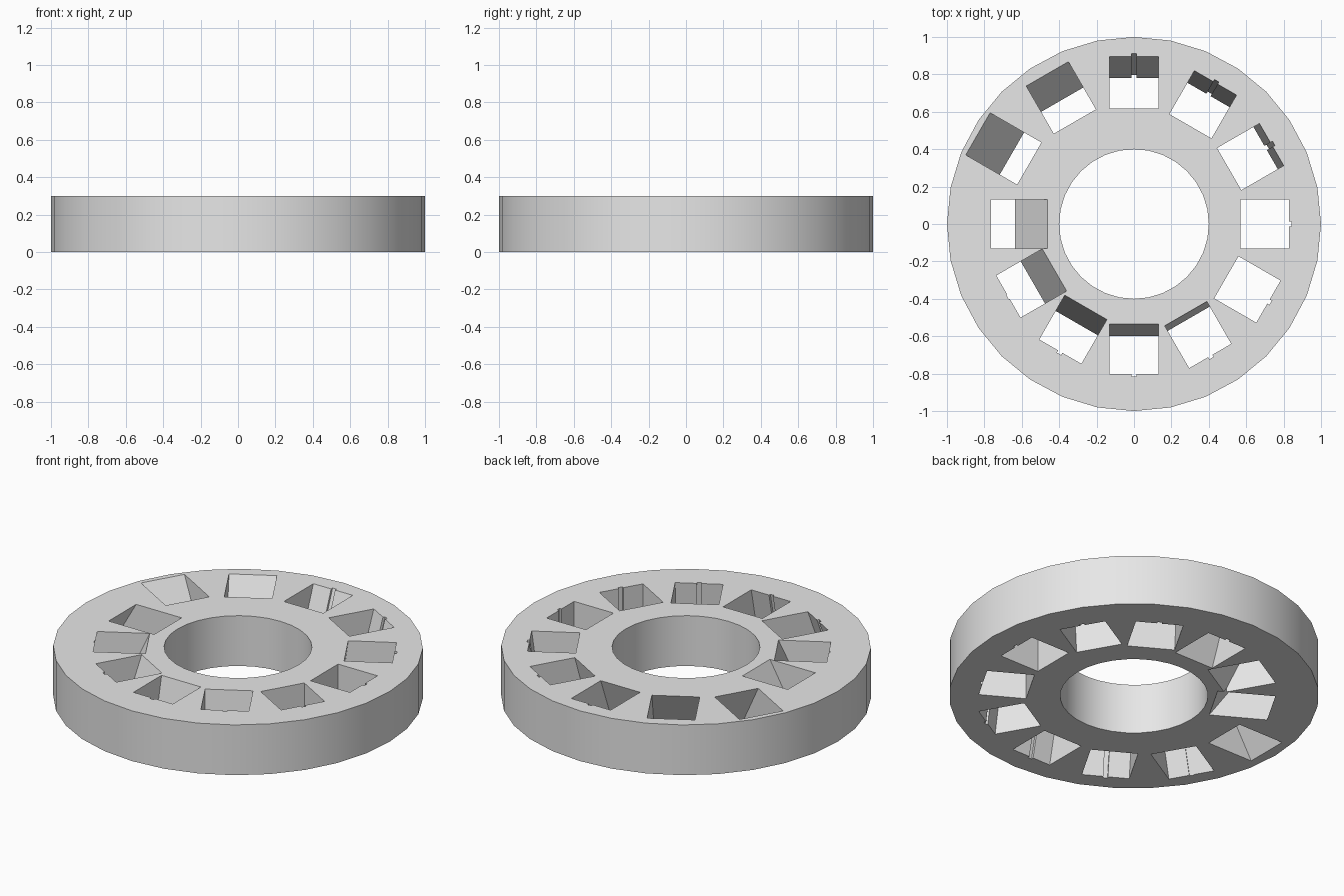
import bpy
import bmesh
from math import cos, sin, tan, radians, tau

HEIGHT = 0.3
SIDES = 32
SLOT_RADIUS = 0.70
HALF = 0.13          # half width of a slot
KEY_HALF = 0.013     # half width of the key groove
# Outward lean of each slot's top, in degrees, counter-clockwise from +x
TILTS = [0, 7, 14, 21, 28, 35, -30, -24, -18, -12, -6, 0]
NO_GROOVE = (4, 5, 6)

cube = bpy.data.objects.get("Cube")
if cube:
    bpy.data.objects.remove(cube, do_unlink=True)

gray = bpy.data.materials.new("light gray")
gray.use_nodes = True
gray.diffuse_color = (0.8, 0.8, 0.8, 1)
gray.node_tree.nodes["Principled BSDF"].inputs["Base Color"].default_value = (0.8, 0.8, 0.8, 1)


def finish(bm, name):
    bmesh.ops.recalc_face_normals(bm, faces=bm.faces)
    mesh = bpy.data.meshes.new(name)
    bm.to_mesh(mesh)
    bm.free()
    mesh.materials.append(gray)
    obj = bpy.data.objects.new(name, mesh)
    bpy.context.collection.objects.link(obj)
    return obj


def ring(name):
    """Thick flat ring made by sweeping a rectangle."""
    bm = bmesh.new()
    section = [(0.4, 0), (1, 0), (1, HEIGHT), (0.4, HEIGHT)]
    loops = []
    for i in range(SIDES):
        a = tau * i / SIDES
        loops.append([bm.verts.new((r * cos(a), r * sin(a), z)) for r, z in section])
    for i in range(SIDES):
        a, b = loops[i], loops[(i + 1) % SIDES]
        for j in range(4):
            k = (j + 1) % 4
            bm.faces.new((a[j], b[j], b[k], a[k]))
    return finish(bm, name)


def slot_cutter(index, tilt):
    """Leaning square prism with an optional key groove on its outer side."""
    depth = 0.005 if index == 7 else 0.013
    outline = [(-HALF, -HALF), (HALF, -HALF)]
    if index not in NO_GROOVE:
        outline += [(HALF, -KEY_HALF), (HALF + depth, -KEY_HALF),
                    (HALF + depth, KEY_HALF), (HALF, KEY_HALF)]
    outline += [(HALF, HALF), (-HALF, HALF)]
    a, t = tau * index / len(TILTS), radians(tilt)
    bm = bmesh.new()
    ends = []
    for z in (-0.01, HEIGHT + 0.01):
        loop = []
        for u, v in outline:
            r = SLOT_RADIUS + u / cos(t) + (z - HEIGHT / 2) * tan(t)
            loop.append(bm.verts.new((r * cos(a) - v * sin(a), r * sin(a) + v * cos(a), z)))
        bm.faces.new(loop)
        ends.append(loop)
    low, high = ends
    for i in range(len(outline)):
        j = (i + 1) % len(outline)
        bm.faces.new((low[i], low[j], high[j], high[i]))
    cutter = finish(bm, "slot_cutter")
    cutter.hide_render = True
    return cutter


# Ring body with the twelve slots cut through it
body = ring("slotted_ring")
bpy.ops.object.select_all(action="DESELECT")
bpy.context.view_layer.objects.active = body
body.select_set(True)
for index, tilt in enumerate(TILTS):
    cutter = slot_cutter(index, tilt)
    cut = body.modifiers.new("slot", "BOOLEAN")
    cut.operation = "DIFFERENCE"
    cut.solver = "EXACT"
    cut.object = cutter
    bpy.ops.object.modifier_apply(modifier=cut.name)
    bpy.data.objects.remove(cutter, do_unlink=True)

bpy.ops.object.shade_smooth_by_angle(angle=radians(30))
